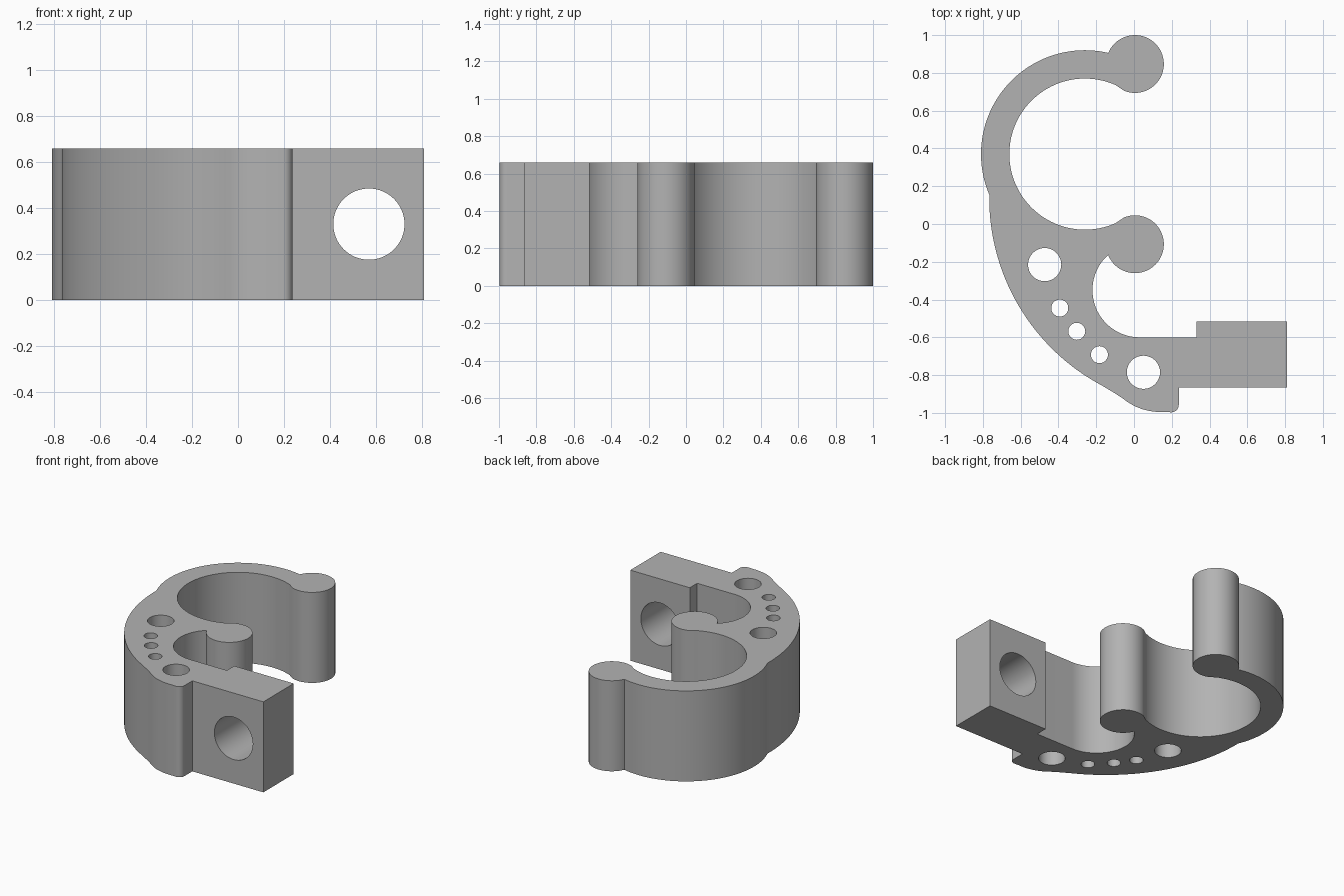
import bpy, bmesh
from math import sin, cos, radians
from mathutils import Vector
from mathutils.geometry import intersect_line_line_2d  # noqa: F401

HEIGHT = 0.66
RING = (-0.26, 0.37)
KNOB_R = 0.153

if "Cube" in bpy.data.objects:
    bpy.data.objects.remove(bpy.data.objects["Cube"])

grey = bpy.data.materials.new("plain grey")
grey.use_nodes = True
colour = (0.45, 0.45, 0.45, 1)
grey.diffuse_color = colour
grey.node_tree.nodes["Principled BSDF"].inputs["Base Color"].default_value = colour


def arc(centre, radius, start, end, steps):
    """Points along a circular arc, angles in degrees."""
    angles = [radians(start + (end - start) * i / steps) for i in range(steps + 1)]
    return [(centre[0] + radius * cos(a), centre[1] + radius * sin(a)) for a in angles]


def bow(a, b, sag, steps):
    """Shallow arc from a to b, bulging to the right of travel by sag."""
    a, b = Vector(a), Vector(b)
    half = (b - a).length / 2
    radius = (half * half + sag * sag) / (2 * sag)
    along = (b - a).normalized()
    out = Vector((along.y, -along.x))
    centre = (a + b) / 2 - out * (radius - sag)
    sweep = 2 * (a - centre).angle(out)
    points = []
    for i in range(steps + 1):
        t = sweep * (i / steps - 0.5)
        points.append(tuple(centre + radius * (out * cos(t) + along * sin(t))))
    return points


def make_object(name, bm):
    bmesh.ops.recalc_face_normals(bm, faces=bm.faces)
    mesh = bpy.data.meshes.new(name)
    bm.to_mesh(mesh)
    bm.free()
    mesh.materials.append(grey)
    obj = bpy.data.objects.new(name, mesh)
    bpy.context.collection.objects.link(obj)
    return obj


def prism(name, outline, z0, z1):
    """Upright solid from a flat outline."""
    bm = bmesh.new()
    face = bm.faces.new([bm.verts.new((x, y, z0)) for x, y in outline])
    top = bmesh.ops.extrude_face_region(bm, geom=[face])["geom"]
    bmesh.ops.translate(bm, vec=(0, 0, z1 - z0),
                        verts=[v for v in top if isinstance(v, bmesh.types.BMVert)])
    return make_object(name, bm)


# Outline: outer ring, bowed back, foot, clamp block, hook, knobs, inner ring
outline = arc(RING, 0.55, 77, 203, 48)
outline += bow(outline.pop(), (-0.17, -0.855), 0.165, 32)
outline += [(-0.1, -0.897)]
outline += bow((-0.06, -0.923), (0.16, -0.995), 0.022, 8)
outline += arc((0.197, -0.957), 0.04, -90, 0, 8)
outline += [(0.237, -0.865), (0.81, -0.865), (0.81, -0.515), (0.33, -0.515), (0.33, -0.6)]
outline += arc((0.03, -0.35), 0.25, 270, 132, 32)
outline += arc((0.005, -0.107), KNOB_R, 201, 472, 48)
outline += arc(RING, 0.4, -66, -294, 72)
outline += arc((0.005, 0.847), KNOB_R, 248, 519, 48)
body = prism("clip_body", outline, 0, HEIGHT)

# Holes through the back, and the bolt hole through the block
cutters = [prism("hole_cutter", arc((x, y), r, 0, 348.75, 31), -0.1, HEIGHT + 0.1)
           for x, y, r in ((-0.473, -0.215, 0.088), (0.05, -0.785, 0.088),
                           (-0.393, -0.445, 0.045), (-0.303, -0.568, 0.045),
                           (-0.183, -0.692, 0.045))]
bolt = prism("bolt_cutter", arc((0, 0), 0.155, 0, 354.375, 63), -0.4, 0.4)
bolt.rotation_euler.x = radians(90)
bolt.location = (0.57, -0.69, HEIGHT / 2)
cutters.append(bolt)

bpy.ops.object.select_all(action="DESELECT")
bpy.context.view_layer.objects.active = body
body.select_set(True)
for cutter in cutters:
    cutter.hide_render = True
    cut = body.modifiers.new("hole", "BOOLEAN")
    cut.operation = "DIFFERENCE"
    cut.solver = "EXACT"
    cut.object = cutter
    bpy.ops.object.modifier_apply(modifier=cut.name)
    bpy.data.objects.remove(cutter)

bpy.ops.object.shade_smooth_by_angle(angle=radians(25))
